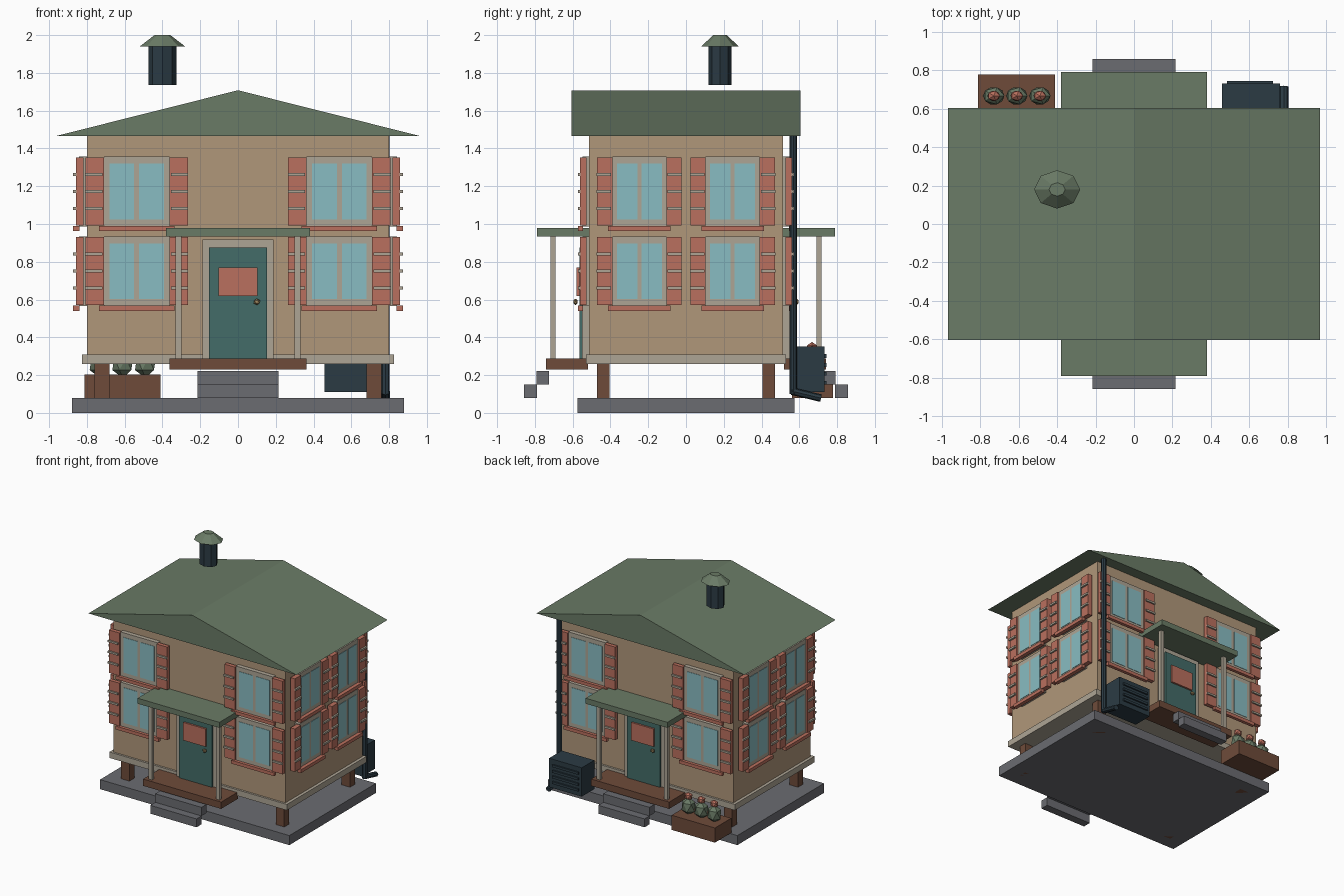
import bpy, bmesh, math
from mathutils import Matrix, Vector

if "Cube" in bpy.data.objects:
    bpy.data.objects.remove(bpy.data.objects["Cube"])


def mat(name, r, g, b):
    def lin(c):
        c /= 255
        return c / 12.92 if c < 0.04045 else ((c + 0.055) / 1.055) ** 2.4
    m = bpy.data.materials.new(name)
    m.diffuse_color = (lin(r), lin(g), lin(b), 1)
    m.use_nodes = True
    m.node_tree.nodes["Principled BSDF"].inputs["Base Color"].default_value = m.diffuse_color
    return m


WALL = mat("tan wall", 176, 151, 122)
GREEN = mat("moss green", 106, 123, 102)
CORAL = mat("coral red", 186, 112, 94)
GLASS = mat("pale blue glass", 137, 188, 194)
TRIM = mat("stone trim", 174, 165, 149)
GREY = mat("concrete grey", 107, 108, 113)
BROWN = mat("brown wood", 110, 75, 58)
TEAL = mat("teal door", 67, 108, 104)
NAVY = mat("dark navy metal", 43, 59, 68)
BRASS = mat("brass", 155, 132, 92)


def finish(name, bm, material):
    bmesh.ops.recalc_face_normals(bm, faces=bm.faces)
    me = bpy.data.meshes.new(name)
    bm.to_mesh(me)
    bm.free()
    me.materials.append(material)
    ob = bpy.data.objects.new(name, me)
    bpy.context.collection.objects.link(ob)
    return ob


def boxes(name, material, *dims):
    """Each entry is ((x0, x1), (y0, y1), (z0, z1))."""
    bm = bmesh.new()
    for d in dims:
        size = [abs(b - a) for a, b in d]
        mid = [(a + b) / 2 for a, b in d]
        bmesh.ops.create_cube(bm, size=1, matrix=Matrix.Translation(mid) @ Matrix.Diagonal((*size, 1)))
    return finish(name, bm, material)


def tube(name, material, a, b, r1, r2, sx=1.2):
    """Eight-sided tapered tube from a to b, wider in x."""
    a, b = Vector(a), Vector(b)
    d = b - a
    tilt = math.atan2(-d.y, d.z)
    bm = bmesh.new()
    bmesh.ops.create_cone(bm, cap_ends=True, segments=8, radius1=r1, radius2=r2, depth=d.length,
                          matrix=Matrix.Translation((a + b) / 2) @ Matrix.Rotation(tilt, 4, 'X')
                          @ Matrix.Diagonal((sx, 1, 1, 1)))
    return finish(name, bm, material)


def ball(name, material, c, r):
    bm = bmesh.new()
    bmesh.ops.create_icosphere(bm, subdivisions=1, radius=1,
                               matrix=Matrix.Translation(c) @ Matrix.Diagonal((*r, 1)))
    return finish(name, bm, material)


# Base, stilts, floor band and walls
boxes("base_slab", GREY, ((-.88, .88), (-.575, .575), (0, .08)))
boxes("stilts", BROWN, *[((x - .039, x + .039), (y - .033, y + .033), (0, .27))
                         for x in (-.72, .72) for y in (-.437, .437)])
boxes("floor_band", TRIM, ((-.825, .825), (-.53, .53), (.26, .31)))
boxes("walls", WALL, ((-.8, .8), (-.513, .513), (.30, 1.467)))

# Gable roof
bm = bmesh.new()
tri = bm.faces.new([bm.verts.new(p) for p in
                    ((-.967, -.605, 1.465), (.967, -.605, 1.465), (0, -.605, 1.708))])
ext = bmesh.ops.extrude_face_region(bm, geom=[tri], use_keep_orig=True)
bmesh.ops.translate(bm, vec=(0, 1.21, 0), verts=[g for g in ext["geom"] if isinstance(g, bmesh.types.BMVert)])
finish("roof", bm, GREEN)

# Chimney, hovering above the roof
tube("chimney_pipe", NAVY, (-.4, .18, 1.735), (-.4, .18, 1.945), .061, .061)
tube("chimney_cap", GREEN, (-.4, .18, 1.94), (-.4, .18, 2.0), .1, .035)


# Windows with shutters on all four walls
def window(tag, axis, side, c, zc):
    def place(u0, u1, n0, n1, z0, z1):
        z = (zc + z0, zc + z1)
        if axis == 'y':
            return ((c + u0 * 1.21, c + u1 * 1.21), (side * (.513 + n0), side * (.513 + n1)), z)
        return ((side * (.8 + n0 * 1.21), side * (.8 + n1 * 1.21)), (c + u0, c + u1), z)
    boxes(tag + "_frame", TRIM, place(-.143, .143, -.005, .035, -.185, .185))
    boxes(tag + "_glass", GLASS, *[place(s * .011, s * .119, .03, .038, -.148, .148) for s in (-1, 1)])
    boxes(tag + "_shutters", CORAL, *[place(s * .143, s * .224, .015, .048, -.18, .18) for s in (-1, 1)])
    boxes(tag + "_shutter_bars", TRIM, *[place(s * .15, s * .226, .045, .06, z - .008, z + .008)
                                         for s in (-1, 1) for z in (-.09, 0, .09)])
    boxes(tag + "_sill", CORAL, place(-.165, .165, .033, .06, -.21, -.182))


for row, zc in (("lower", .75), ("upper", 1.172)):
    for s in (-1, 1):
        for c in (-1, 1):
            wall = "front" if s < 0 else "back"
            window(f"{wall}_{row}_window", 'y', s, c * .537, zc)
            wall = "left" if s < 0 else "right"
            window(f"{wall}_{row}_window", 'x', s, c * .247, zc)

# Door, porch and steps at the front and at the back
for s, tag in ((-1, "front"), (1, "back")):
    def span(a, b):
        return (s * a, s * b)
    boxes(tag + "_door_frame", TRIM, ((-.188, .188), span(.50, .55), (.285, .918)))
    boxes(tag + "_door", TEAL, ((-.153, .153), span(.54, .565), (.285, .875)))
    boxes(tag + "_door_panel", CORAL, ((-.103, .103), span(.563, .58), (.62, .77)))
    ball(tag + "_door_knob", BRASS, (-s * .1, s * .585, .588), (.019, .014, .017))
    boxes(tag + "_canopy", GREEN, ((-.38, .38), span(.505, .79), (.934, .98)))
    boxes(tag + "_porch_posts", TRIM, *[((x - .016, x + .016), span(.69, .718), (.28, .94))
                                        for x in (-.314, .314)])
    boxes(tag + "_porch_deck", BROWN, ((-.363, .363), span(.52, .742), (.23, .287)))
    boxes(tag + "_steps", GREY, ((-.215, .215), span(.725, .792), (.15, .222)),
          ((-.215, .215), span(.79, .858), (.08, .15)))

# Planter with three flowers
boxes("planter", BROWN, ((-.813, -.41), (.56, .777), (.08, .203)))
for x in (-.73, -.61, -.49):
    ball("plant_leaves", GREEN, (x, .667, .26), (.062, .052, .075))
    ball("flower", CORAL, (x, .667, .343), (.036, .03, .033))

# Cooling unit with a grille
boxes("cooling_unit", NAVY, ((.457, .76), (.565, .732), (.11, .352)))
boxes("cooling_grille", NAVY, *[((.484, .724), (.73, .744), (z - .01, z + .01))
                                for z in (.16, .207, .254, .301)])

# Downspout on the back right corner
tube("downspout", NAVY, (.78, .568, .1), (.78, .568, 1.467), .019, .019)
tube("downspout_elbow", NAVY, (.78, .56, .115), (.78, .715, .078), .02, .02)
